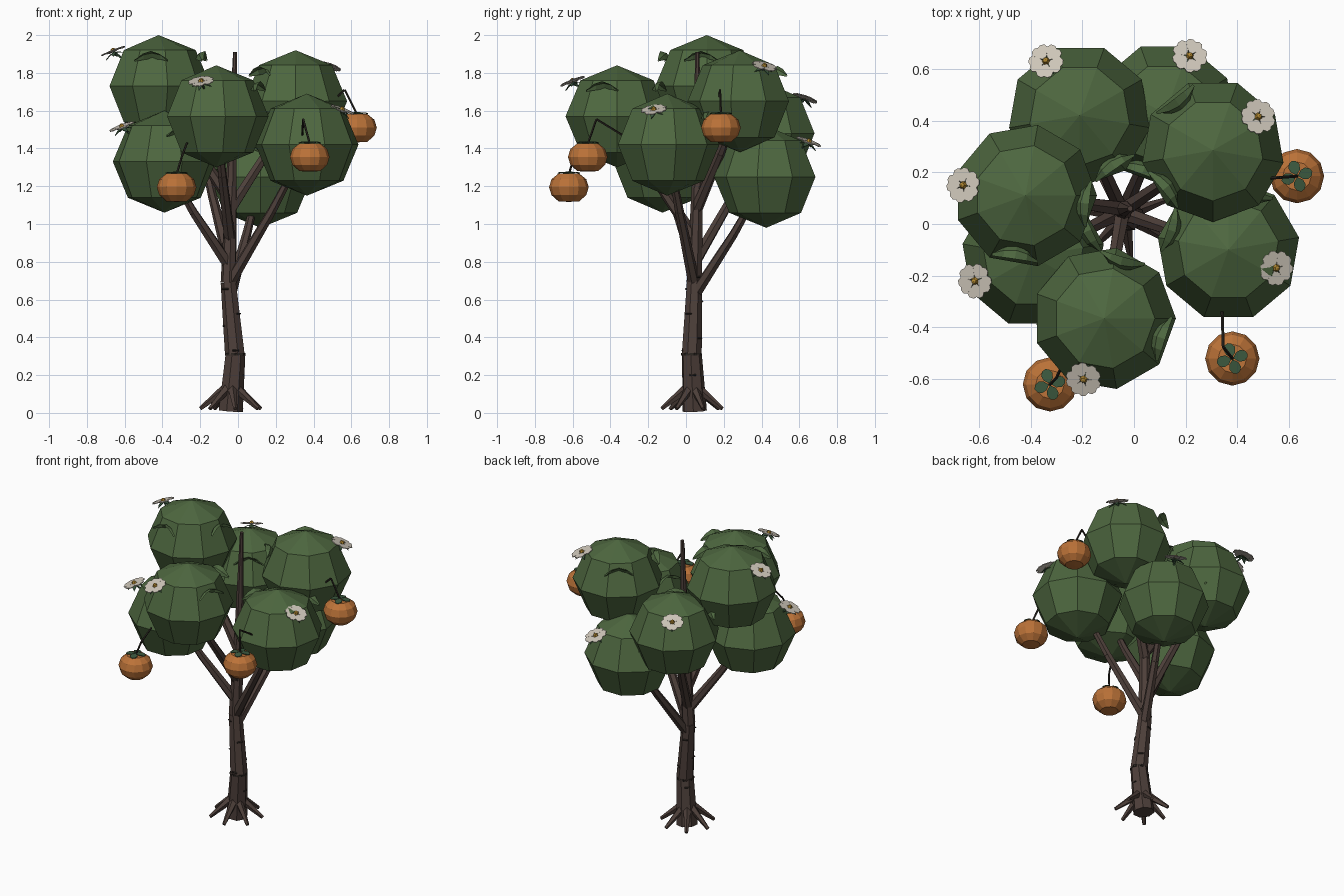
import bpy, bmesh, math, random
from math import sin, cos, pi, radians
from mathutils import Vector, Matrix

if "Cube" in bpy.data.objects:
    bpy.data.objects.remove(bpy.data.objects["Cube"])

random.seed(4)


def mat(name, c):
    m = bpy.data.materials.new(name)
    m.diffuse_color = (*c, 1)
    m.use_nodes = True
    m.node_tree.nodes["Principled BSDF"].inputs["Base Color"].default_value = m.diffuse_color
    return m


BARK = mat("bark", (0.075, 0.05, 0.042))
DARK = mat("dark_bark", (0.025, 0.02, 0.016))
GREEN = mat("foliage", (0.075, 0.135, 0.05))
SEPAL = mat("sepal", (0.045, 0.10, 0.05))
ORANGE = mat("fruit_skin", (0.50, 0.17, 0.04))
PETAL = mat("petal", (0.62, 0.57, 0.49))
GOLD = mat("gold", (0.45, 0.25, 0.03))


def finish(bm, name, material, recalc=True):
    if recalc:
        bmesh.ops.recalc_face_normals(bm, faces=bm.faces)
    me = bpy.data.meshes.new(name)
    bm.to_mesh(me)
    bm.free()
    ob = bpy.data.objects.new(name, me)
    me.materials.append(material)
    bpy.context.collection.objects.link(ob)
    return ob


def tube(name, pts, radii, sides, material):
    # tapered straight segments through the points
    bm = bmesh.new()
    for a, b, r1, r2 in zip(pts, pts[1:], radii, radii[1:]):
        a, b = Vector(a), Vector(b)
        d = b - a
        m = Matrix.Translation((a + b) / 2) @ d.to_track_quat('Z', 'Y').to_matrix().to_4x4()
        bmesh.ops.create_cone(bm, cap_ends=True, segments=sides, radius1=r1,
                              radius2=r2, depth=d.length, matrix=m)
    return finish(bm, name, material)


def lathe(name, profile, sides, material, loc, turn=0):
    # closed body of stacked rings, given as (radius, height)
    bm = bmesh.new()
    rings = []
    for r, z in profile:
        if r == 0:
            rings.append([bm.verts.new((0, 0, z))] * sides)
        else:
            rings.append([bm.verts.new((r * cos(turn + 2 * pi * i / sides),
                                        r * sin(turn + 2 * pi * i / sides), z)) for i in range(sides)])
    for lo, hi in zip(rings, rings[1:]):
        for i in range(sides):
            j = (i + 1) % sides
            bm.faces.new(list(dict.fromkeys((lo[i], lo[j], hi[j], hi[i]))))
    ob = finish(bm, name, material)
    ob.location = loc
    return ob


def petals(name, outline, count, material, matrix, thick=0.004):
    # flat outline (x outward, y half width, z) mirrored and repeated round the centre
    bm = bmesh.new()
    for k in range(count):
        rot = Matrix.Rotation(2 * pi * k / count, 3, 'Z')
        side = [Vector((x, y, z)) for x, y, z in outline]
        other = [Vector((x, -y, z)) for x, y, z in reversed(outline) if y > 0]
        top = [bm.verts.new(rot @ v) for v in side + other]
        bot = [bm.verts.new(rot @ (v - Vector((0, 0, thick)))) for v in side + other]
        bm.faces.new(top)
        bm.faces.new(bot[::-1])
        for i in range(len(top)):
            j = (i + 1) % len(top)
            bm.faces.new((top[i], bot[i], bot[j], top[j]))
    ob = finish(bm, name, material)
    ob.matrix_world = matrix
    return ob


def leaf(name, matrix):
    # arched leaf, folded along the midrib
    bm = bmesh.new()
    rows = []
    for x, w, z in [(-0.09, 0.004, -0.03), (-0.045, 0.026, 0.0), (0.0, 0.034, 0.012),
                    (0.045, 0.024, 0.0), (0.09, 0.002, -0.03)]:
        rows.append([bm.verts.new((x, y, z - dz)) for y, dz in ((-w, 0.012), (0, 0), (w, 0.012))])
    for a, b in zip(rows, rows[1:]):
        for i in (0, 1):
            bm.faces.new((a[i], b[i], b[i + 1], a[i + 1]))
    ob = finish(bm, name, GREEN, False)
    ob.matrix_world = matrix


# Trunk
TRUNK = [(-.04, .045, .01), (-.015, .03, .31), (-.05, .045, .69), (-.035, .06, 1.2), (-.015, .06, 1.91)]
tube("trunk", TRUNK, [.066, .054, .042, .03, .011], 7, BARK)


def trunk_at(z):
    for a, b in zip(TRUNK, TRUNK[1:]):
        if z <= b[2]:
            return Vector(a).lerp(Vector(b), (z - a[2]) / (b[2] - a[2]))


# Dark bark rings and ridges
c = trunk_at(.31)
tube("bark_ring", [c - Vector((0, 0, .006)), c + Vector((0, 0, .006))], [.056, .056], 7, DARK)
for i in range(9):
    z, a = .2 + .065 * i, 2.4 * i
    d = Vector((cos(a), sin(a), 0))
    t = Vector((-sin(a), cos(a), 0)) * .017
    p = trunk_at(z) + d * (.058 - .024 * z)
    tube("bark_ridge", [p - t, p + t], [.005, .005], 4, DARK)

# Roots
for k in range(7):
    a = 2 * pi * k / 7 + .35
    d = Vector((cos(a), sin(a), 0))
    c = Vector((-.035, .035, 0))
    tube("root", [c + d * .03 + Vector((0, 0, .13)), c + d * .165 + Vector((0, 0, .022))],
         [.026, .011], 5, BARK)

# Foliage: centre x, y, top z, branch start z, edge heading, flower x, y
R = .277
BLOBS = [(-.21, .42, 1.75, .80, 90, -.34, .63), (.12, .425, 1.52, .62, 90, .215, .65),
         (.305, .285, 1.92, 1.08, 90, .48, .415), (.365, -.10, 1.69, .68, -90, .55, -.17),
         (-.115, -.365, 1.84, .92, 180, -.195, -.60), (-.42, .11, 2.0, 1.12, 100, -.66, .15),
         (-.39, -.125, 1.60, .78, -90, -.615, -.22)]
for x, y, top, start, head, fx, fy in BLOBS:
    cz = top - .27
    centre = Vector((x, y, cz))
    prof = [(R * cos(a), .27 * sin(a)) for a in (-pi / 4, 0, pi / 4)]
    lathe("foliage", [(0, -.27)] + prof + [(0, .27)], 9, GREEN, centre, radians(head + 20))
    # Branch into the foliage
    s = trunk_at(start)
    tube("branch", [s, s.lerp(centre, .55) + Vector((0, 0, -.02)), centre], [.032, .024, .014], 6, BARK)
    # Flower, tilted outward
    a = math.atan2(fy - y, fx - x)
    frame = Matrix.Rotation(a, 4, 'Z') @ Matrix.Rotation(radians(22), 4, 'Y')
    m = Matrix.Translation((fx, fy, top - .085)) @ frame
    petals("flower_petals", [(.006, 0, 0), (.02, .014, .002), (.045, .034, .006), (.062, .028, .004),
                             (.068, .012, .002), (.063, 0, .002)], 5, PETAL, m)
    petals("flower_sepals", [(.0, 0, 0), (.025, .014, -.006), (.055, 0, -.022)], 4, SEPAL,
           m @ Matrix.Translation((0, 0, -.006)))
    core = lathe("flower_centre", [(0, -.004), (.016, 0), (.010, .014), (0, .018)], 6, GOLD, (0, 0, 0))
    core.matrix_world = m
    base = m @ Vector((0, 0, -.004))
    tube("flower_stem", [base, base.lerp(centre, .45)], [.006, .006], 5, SEPAL)
    # Loose leaves lying on the upper shoulder
    for off in (90, 182):
        b = a + radians(off)
        p = centre + Vector((cos(b) * .222, sin(b) * .222, .165))
        leaf("leaf", Matrix.Translation(p) @ Matrix.Rotation(b + pi / 2, 4, 'Z')
             @ Matrix.Rotation(radians(-38), 4, 'X'))

# Fruits with calyx and bent stalk
FRUITS = [((.63, .185, 1.51), [(.50, .175, 1.65), (.565, .18, 1.71)]),
          ((.38, -.52, 1.355), [(.34, -.32, 1.46), (.345, -.475, 1.555)]),
          ((-.325, -.62, 1.195), [(-.27, -.53, 1.43), (-.30, -.595, 1.35)])]
for loc, stalk in FRUITS:
    loc = Vector(loc)
    lathe("fruit", [(0, -.078), (.055, -.075), (.092, -.042), (.105, 0), (.092, .042),
                    (.055, .072), (0, .07)], 12, ORANGE, loc)
    petals("calyx", [(.004, 0, .006), (.02, .018, .004), (.04, .023, .004), (.056, .014, 0), (.062, 0, -.002)],
           4, SEPAL, Matrix.Translation(loc + Vector((0, 0, .077))) @ Matrix.Rotation(.3, 4, 'Z'))
    tube("fruit_stalk", stalk + [loc + Vector((0, 0, .07))], [.006, .006, .006], 5, DARK)
